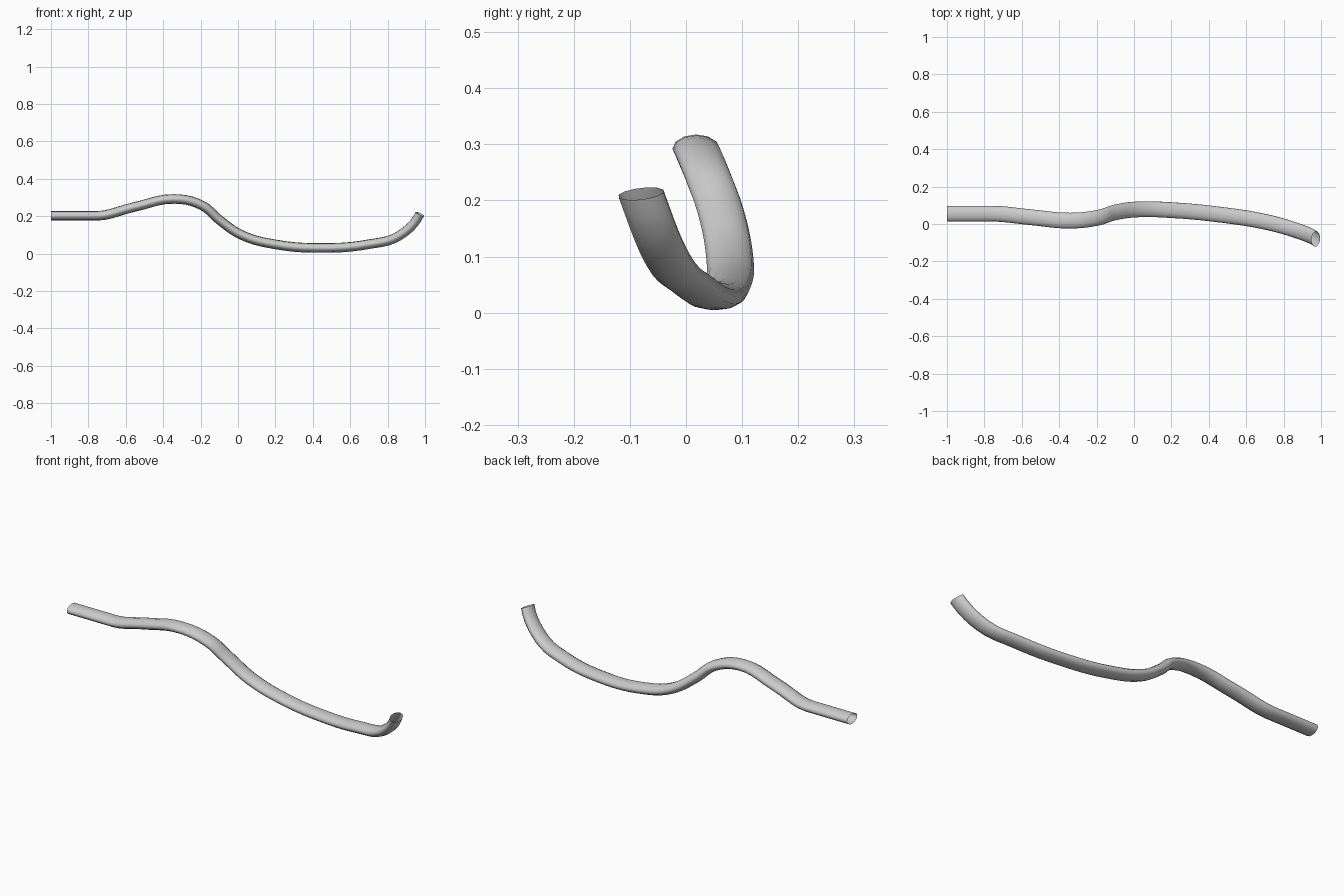
import bpy
from mathutils import Vector

if "Cube" in bpy.data.objects:
    bpy.data.objects.remove(bpy.data.objects["Cube"])

RADIUS = 0.0255      # tube radius in the x-z plane
WIDEN = 1.65         # tube is stretched sideways into an oval

# Centre line of the tube, left end to right end
path = [
    (-1.0, 0.055, 0.202), (-0.75, 0.055, 0.202), (-0.55, 0.036, 0.250),
    (-0.34, 0.018, 0.292), (-0.19, 0.034, 0.256), (-0.10, 0.062, 0.180),
    (0.02, 0.078, 0.099), (0.20, 0.074, 0.049), (0.46, 0.050, 0.030),
    (0.70, 0.012, 0.050), (0.86, -0.032, 0.094), (0.972, -0.080, 0.212),
]

curve = bpy.data.curves.new("bent_tube", 'CURVE')
curve.dimensions = '3D'
curve.resolution_u = 5
curve.bevel_depth = RADIUS
curve.bevel_resolution = 4
curve.use_fill_caps = False

spline = curve.splines.new('BEZIER')
spline.bezier_points.add(len(path) - 1)
for point, (x, y, z) in zip(spline.bezier_points, path):
    point.co = (x, y / WIDEN, z)
    point.handle_left_type = point.handle_right_type = 'AUTO'

# Straight run at the left end, going into a soft bend
first, second, last = (spline.bezier_points[i] for i in (0, 1, -1))
first.handle_left_type = first.handle_right_type = 'VECTOR'
second.handle_left_type = second.handle_right_type = 'FREE'
second.handle_left = second.co + Vector((-0.06, 0, 0))
second.handle_right = second.co + Vector((0.06, 0, 0))

# Right end turns steeply upward
last.handle_left_type = last.handle_right_type = 'FREE'
last.handle_left = last.co - Vector((0.020, -0.010, 0.045))
last.handle_right = last.co + Vector((0.020, -0.010, 0.045))

tube = bpy.data.objects.new("bent_tube", curve)
bpy.context.collection.objects.link(tube)
tube.scale.y = WIDEN

# Open-ended tube mesh with smooth shading
bpy.context.view_layer.objects.active = tube
tube.select_set(True)
bpy.ops.object.convert(target='MESH')
bpy.ops.object.shade_smooth()
